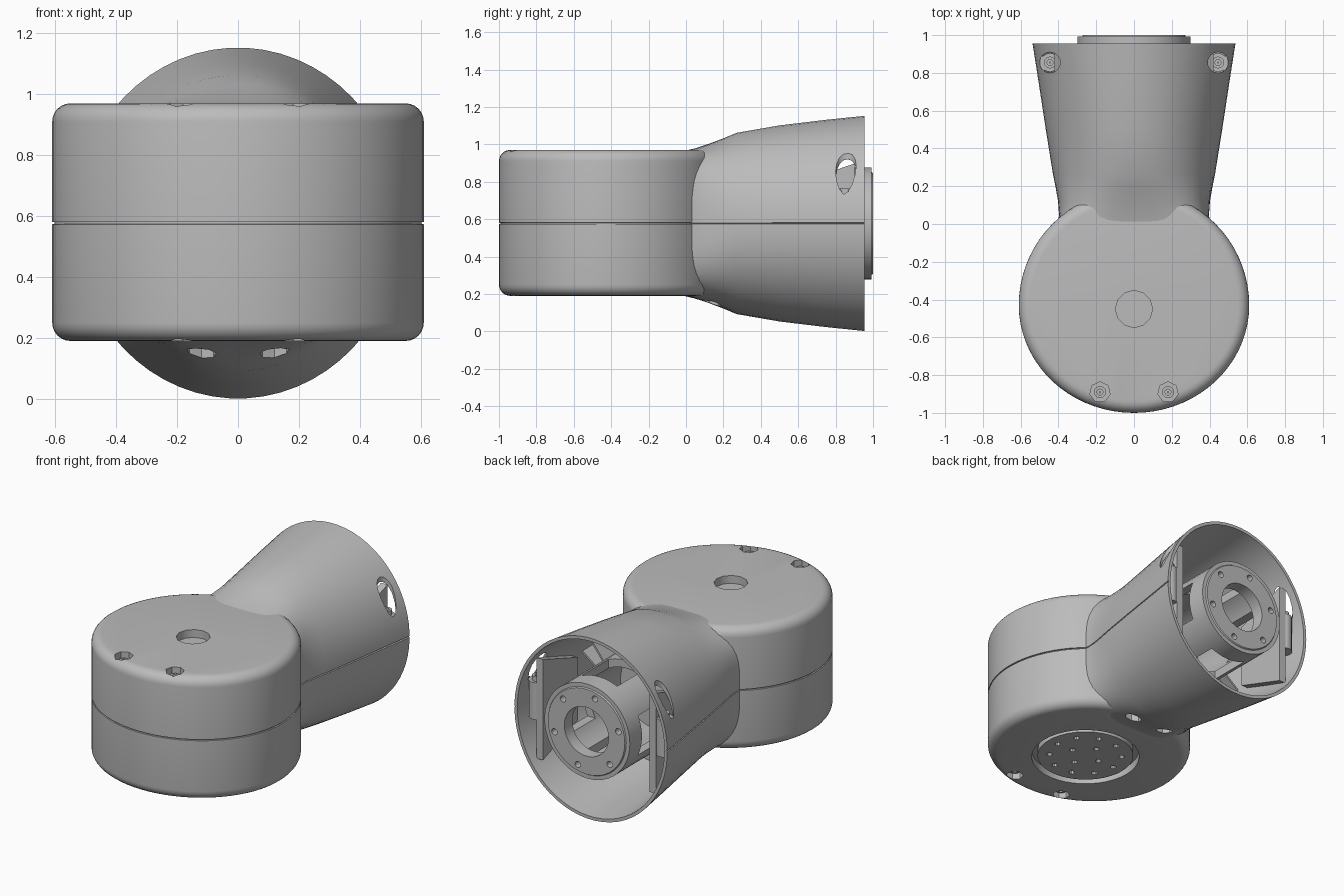
import bpy, bmesh
from math import sin, cos, pi, radians
from mathutils import Matrix, Vector

if "Cube" in bpy.data.objects:
    bpy.data.objects.remove(bpy.data.objects["Cube"])

SEAM = 0.577          # height of the split line and neck axis
WALL = 0.02
BORE_Y = -0.45

grey = bpy.data.materials.new("light_grey")
grey.use_nodes = True
grey.diffuse_color = (0.5, 0.5, 0.5, 1)
grey.node_tree.nodes["Principled BSDF"].inputs["Base Color"].default_value = (0.5, 0.5, 0.5, 1)


def finish(bm, name):
    bmesh.ops.recalc_face_normals(bm, faces=bm.faces)
    mesh = bpy.data.meshes.new(name)
    bm.to_mesh(mesh)
    bm.free()
    mesh.materials.append(grey)
    obj = bpy.data.objects.new(name, mesh)
    bpy.context.scene.collection.objects.link(obj)
    return obj


def loft(name, rings, closed=False):
    """Skin a list of equal rings, capping the ends unless closed."""
    bm = bmesh.new()
    loops = [[bm.verts.new(p) for p in ring] for ring in rings]
    pairs = list(zip(loops, loops[1:]))
    if closed:
        pairs.append((loops[-1], loops[0]))
    else:
        bm.faces.new(loops[0])
        bm.faces.new(loops[-1])
    for a, b in pairs:
        for i in range(len(a)):
            j = (i + 1) % len(a)
            bm.faces.new((a[i], a[j], b[j], b[i]))
    return finish(bm, name)


def cylinder(bm, x, y, low, high, r, sides):
    bmesh.ops.create_cone(bm, cap_ends=True, segments=sides, radius1=r, radius2=r,
                          depth=high - low,
                          matrix=Matrix.Translation((x, y, (low + high) / 2)))


def box(bm, centre, size, turn=None):
    m = Matrix.Translation(centre) @ Matrix.Diagonal((*size, 1))
    bmesh.ops.create_cube(bm, size=1, matrix=turn @ m if turn else m)


def cut(obj, bm):
    """Subtract the closed shapes in bm from obj."""
    cutter = finish(bm, "cutter")
    cutter.hide_render = True
    mod = obj.modifiers.new("cut", 'BOOLEAN')
    mod.operation, mod.solver, mod.object = 'DIFFERENCE', 'EXACT', cutter
    bpy.context.view_layer.update()
    graph = bpy.context.evaluated_depsgraph_get()
    mesh = bpy.data.meshes.new_from_object(obj.evaluated_get(graph))
    obj.modifiers.clear()
    obj.data = mesh
    mesh.materials.clear()
    mesh.materials.append(grey)
    bpy.data.objects.remove(cutter)


# Drum: oval slices with rounded top and bottom edges and a seam groove
def oval(z, inset):
    ring = []
    for i in range(72):
        t = 2 * pi * i / 72
        depth = 0.57 if sin(t) < 0 else 0.61
        ring.append((cos(t) * (0.61 - inset), -0.43 + sin(t) * (depth - inset), z))
    return ring


BOTTOM, TOP, FILLET = 0.19, 0.97, 0.06
steps = [radians(15 * k) for k in range(7)]
slices = [oval(BOTTOM + FILLET * (1 - cos(a)), FILLET * (1 - sin(a))) for a in steps]
slices += [oval(SEAM - 0.004, 0), oval(SEAM - 0.003, 0.008),
           oval(SEAM + 0.003, 0.008), oval(SEAM + 0.004, 0)]
slices += [oval(TOP - FILLET * (1 - cos(a)), FILLET * (1 - sin(a))) for a in reversed(steps)]
drum = loft("drum_housing", slices)

# Neck: rounded-box sections turning into a flared oval, open at the back
STATIONS = [(-0.15, 0.40, 0.36, 5), (-0.02, 0.405, 0.385, 4.5), (0.05, 0.397, 0.402, 3.6),
            (0.12, 0.402, 0.425, 2.9), (0.2, 0.416, 0.455, 2.4), (0.27, 0.43, 0.485, 2.1),
            (0.5, 0.467, 0.525, 2), (0.75, 0.505, 0.555, 2), (0.955, 0.537, 0.576, 2)]
even = [2 * pi * (i + 0.5) / 64 for i in range(64)]
ANGLES = sorted(even + [0, 0.008, pi - 0.008, pi, pi + 0.008, 2 * pi - 0.008])


def section(y, w, h, n, groove):
    ring = []
    for t in ANGLES:
        r = (abs(cos(t) / w) ** n + abs(sin(t) / h) ** n) ** (-1 / n)
        if t in (0, pi):
            r -= groove
        ring.append((r * cos(t), y, SEAM + r * sin(t)))
    return ring


outer = [section(*s, 0.008) for s in STATIONS]
inner = [section(max(y, 0.3), w - WALL, h - WALL, n, 0)
         for y, w, h, n in reversed(STATIONS[5:])]
neck = loft("flared_neck", outer + inner)

# Screw pockets, top bore and bottom recess
SCREWS = [(s * 0.18, -0.89) for s in (-1, 1)]
LOW_SCREWS = SCREWS + [(s * 0.12, 0.14) for s in (-1, 1)]
SIDE_SCREWS = [(s * 0.445, 0.855) for s in (-1, 1)]

bm = bmesh.new()
cylinder(bm, 0, BORE_Y, TOP - 0.05, 1.2, 0.098, 12)
cylinder(bm, 0, BORE_Y, 0, BOTTOM + 0.05, 0.32, 40)
for x, y in SCREWS:
    cylinder(bm, x, y, TOP - 0.06, 1.2, 0.055, 7)
for x, y in LOW_SCREWS:
    cylinder(bm, x, y, 0, BOTTOM + 0.06, 0.05, 7)
cut(drum, bm)

bm = bmesh.new()
for x, y in SIDE_SCREWS:
    cylinder(bm, x, y, 0.735, 1.2, 0.055, 14)
for x, y in LOW_SCREWS[2:]:
    cylinder(bm, x, y, -0.1, BOTTOM + 0.06, 0.05, 7)
cut(neck, bm)


# Turned parts: a closed (radius, height) profile spun round an axis
def spin(name, profile, place, sides=48):
    rings = [[place @ Vector((r * cos(2 * pi * i / sides), r * sin(2 * pi * i / sides), h))
              for i in range(sides)] for r, h in profile]
    return loft(name, rings, closed=True)


def screw(x, y, z, flip):
    place = Matrix.Translation((x, y, z)) @ Matrix.Rotation(pi if flip else 0, 4, 'X')
    spin("screw_head", [(0.004, 0), (0.032, 0), (0.032, 0.03), (0.016, 0.03),
                        (0.016, 0.012), (0.004, 0.012)], place, 12)


for x, y in SCREWS:
    screw(x, y, TOP - 0.06, False)
for x, y in LOW_SCREWS:
    screw(x, y, BOTTOM + 0.06, True)
for x, y in SIDE_SCREWS:
    screw(x, y, 0.735, False)
    bm = bmesh.new()
    cylinder(bm, x, y, 0.5, 0.735, 0.05, 14)
    finish(bm, "screw_post")

# Output disc in the bottom recess with its ring of holes
bm = bmesh.new()
cylinder(bm, 0, BORE_Y, BOTTOM + 0.008, BOTTOM + 0.06, 0.285, 40)
disc = finish(bm, "output_disc")
bm = bmesh.new()
for count, radius in ((10, 0.215), (4, 0.1)):
    for i in range(count):
        t = 2 * pi * i / count
        cylinder(bm, radius * cos(t), BORE_Y + radius * sin(t), 0.1, BOTTOM + 0.035, 0.018, 10)
cut(disc, bm)

# Flanged inner tube along the neck axis, with bolt holes and four windows
along_y = Matrix.Translation((0, 0, SEAM)) @ Matrix.Rotation(-pi / 2, 4, 'X')
tube = spin("flange_tube", [(0.155, 1), (0.27, 1), (0.275, 0.992), (0.30, 0.992), (0.30, 0.29),
                            (0.25, 0.29), (0.25, 0.92), (0.155, 0.92)], along_y)
bm = bmesh.new()
for i in range(6):
    t = pi * i / 3 + pi / 12
    cylinder(bm, 0.232 * cos(t), 0.232 * sin(t), 0.95, 1.1, 0.02, 12)
bmesh.ops.transform(bm, matrix=along_y, verts=bm.verts)
cut(tube, bm)
for size in ((0.8, 0.27, 0.25), (0.25, 0.27, 0.8)):
    bm = bmesh.new()
    box(bm, (0, 0.735, SEAM), size)
    cut(tube, bm)

# Side plates closing off the screw posts inside the flare
for side in (-1, 1):
    plate = [(0.55, -0.2), (0.9, -0.32), (0.9, 0.32), (0.55, 0.2)]
    loft("side_plate", [[(side * x, y, SEAM + z) for y, z in plate] for x in (0.375, 0.42)])

# Thin fins between the tube and the flare
bm = bmesh.new()
for quarter in range(4):
    for offset in (-7, 7):
        turn = Matrix.Translation((0, 0, SEAM)) @ Matrix.Rotation(
            radians(45 + 90 * quarter + offset), 4, 'Y')
        box(bm, (0.35, 0.43, 0), (0.14, 0.28, 0.012), turn)
finish(bm, "inner_fins")

# Smooth shading with crisp edges
bpy.ops.object.select_all(action='DESELECT')
for obj in bpy.context.scene.objects:
    if obj.type == 'MESH':
        obj.select_set(True)
bpy.context.view_layer.objects.active = drum
bpy.ops.object.shade_smooth_by_angle(angle=radians(32))
